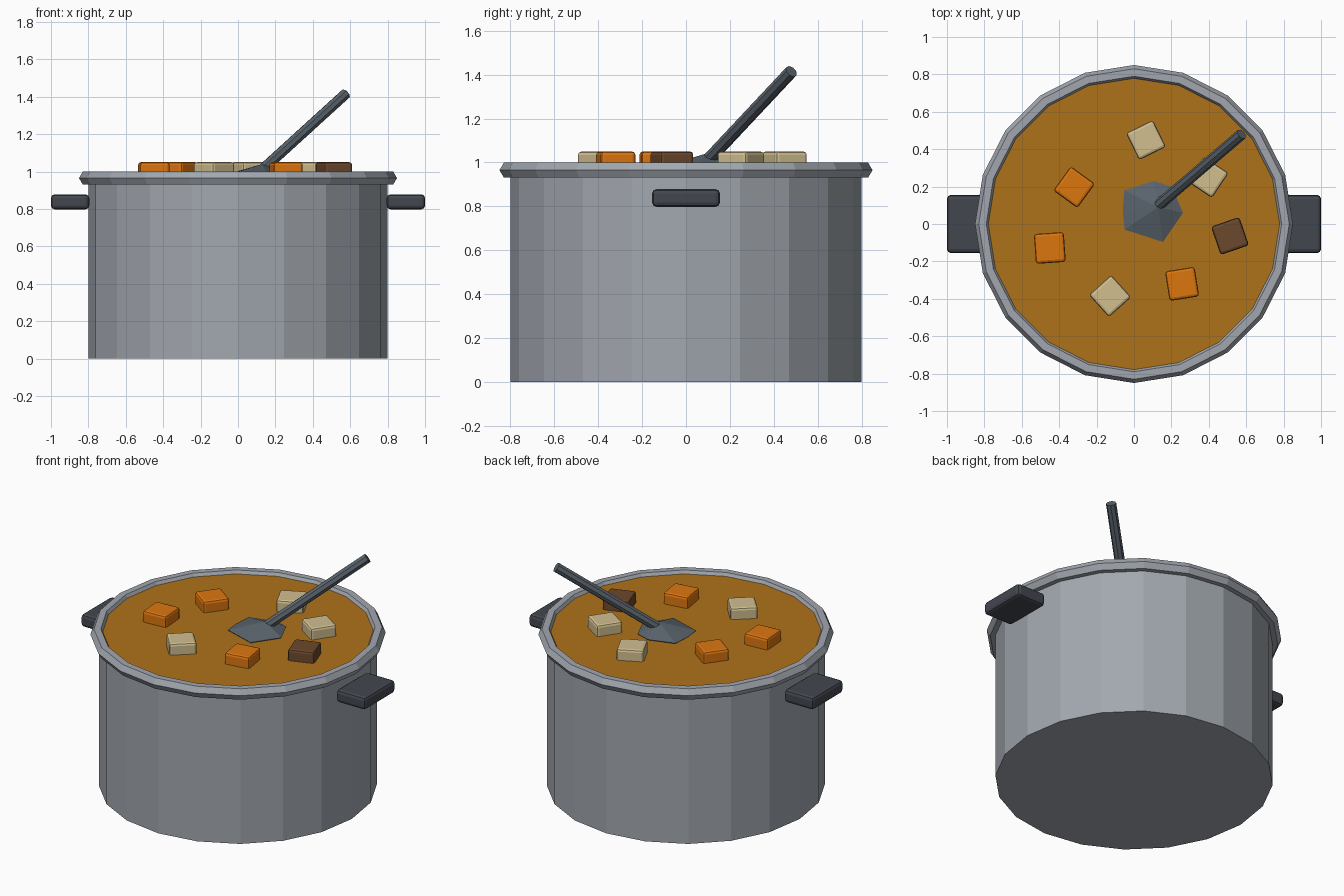
import bpy, bmesh
from math import radians, sin, cos, pi
from mathutils import Vector

if "Cube" in bpy.data.objects:
    bpy.data.objects.remove(bpy.data.objects["Cube"])

SIDES = 20


def material(name, rgb):
    m = bpy.data.materials.new(name)
    m.diffuse_color = (*rgb, 1)
    m.use_nodes = True
    m.node_tree.nodes["Principled BSDF"].inputs["Base Color"].default_value = m.diffuse_color
    return m


STEEL = material("steel", (0.36, 0.39, 0.43))
DARK = material("dark_grip", (0.055, 0.063, 0.078))
LADLE = material("ladle_metal", (0.1, 0.125, 0.15))
SOUP = material("broth", (0.42, 0.17, 0.01))
CARROT = material("carrot", (0.72, 0.18, 0.005))
POTATO = material("potato", (0.64, 0.52, 0.28))
MEAT = material("meat", (0.15, 0.065, 0.025))


def add_bm(name, bm, mat):
    bmesh.ops.recalc_face_normals(bm, faces=bm.faces)
    me = bpy.data.meshes.new(name)
    bm.to_mesh(me)
    bm.free()
    ob = bpy.data.objects.new(name, me)
    me.materials.append(mat)
    bpy.context.collection.objects.link(ob)
    return ob


def ring(bm, r, z, n=SIDES):
    return [bm.verts.new((r * cos(2 * pi * i / n), r * sin(2 * pi * i / n), z)) for i in range(n)]


def bridge(bm, a, b):
    n = len(a)
    for i in range(n):
        j = (i + 1) % n
        bm.faces.new((a[i], a[j], b[j], b[i]))


def box(name, size, loc, rot, bevel, mat):
    bm = bmesh.new()
    bmesh.ops.create_cube(bm, size=1)
    bmesh.ops.scale(bm, vec=size, verts=bm.verts)
    ob = add_bm(name, bm, mat)
    ob.location = loc
    ob.rotation_euler.z = radians(rot)
    mod = ob.modifiers.new("bevel", "BEVEL")
    mod.width = bevel
    mod.segments = 2
    return ob


# Pot body: outer wall and base
bm = bmesh.new()
base, top = ring(bm, 0.8, 0), ring(bm, 0.8, 0.96)
bridge(bm, base, top)
bm.faces.new(base)
add_bm("pot_body", bm, STEEL)

# Rim: hexagonal ring around the mouth
bm = bmesh.new()
loops = [ring(bm, 0.81 + 0.04 * cos(k * pi / 3), 0.965 + 0.04 * sin(k * pi / 3)) for k in range(6)]
for k in range(6):
    bridge(bm, loops[k], loops[(k + 1) % 6])
add_bm("pot_rim", bm, STEEL)

# Soup surface
bm = bmesh.new()
bm.faces.new(ring(bm, 0.785, 0.98))
add_bm("soup", bm, SOUP)

# Side handles
for side, s in (("left", -1), ("right", 1)):
    box("handle_" + side, (0.205, 0.31, 0.08), (s * 0.8975, 0, 0.838), 0, 0.02, DARK)

# Floating chunks: x, y, turn
chunks = [
    ("carrot_chunk", CARROT, [(-0.32, 0.197, -36), (-0.45, -0.128, 4), (0.257, -0.32, 9)]),
    ("potato_chunk", POTATO, [(0.064, 0.449, 26), (-0.128, -0.385, 42), (0.395, 0.25, -34)]),
    ("meat_chunk", MEAT, [(0.513, -0.064, 19)]),
]
for name, mat, places in chunks:
    for i, (x, y, turn) in enumerate(places, 1):
        box(f"{name}_{i}", (0.16, 0.16, 0.1), (x, y, 1.0), turn, 0.015, mat)

# Ladle bowl: faceted mound poking out of the soup
outline = [(-0.06, 0.06), (-0.05, -0.03), (0.155, -0.096), (0.262, 0.06),
           (0.2, 0.2), (0.107, 0.23), (-0.053, 0.18)]
bm = bmesh.new()
edge = [bm.verts.new((x, y, 0.985)) for x, y in outline]
under = [bm.verts.new((0.1 + (x - 0.1) * 0.6, 0.07 + (y - 0.07) * 0.6, 0.9)) for x, y in outline]
bridge(bm, under, edge)
bm.faces.new(under)
peak = bm.verts.new((0.13, 0.09, 1.04))
for i in range(len(edge)):
    bm.faces.new((edge[i], edge[(i + 1) % len(edge)], peak))
add_bm("ladle_bowl", bm, LADLE)

# Ladle handle: slanted rod
a, b = Vector((0.13, 0.1, 1.01)), Vector((0.575, 0.48, 1.415))
bm = bmesh.new()
bmesh.ops.create_cone(bm, cap_ends=True, segments=8, radius1=0.03, radius2=0.03, depth=(b - a).length)
rod = add_bm("ladle_handle", bm, LADLE)
rod.location = (a + b) / 2
rod.rotation_euler = (b - a).to_track_quat("Z", "Y").to_euler()
